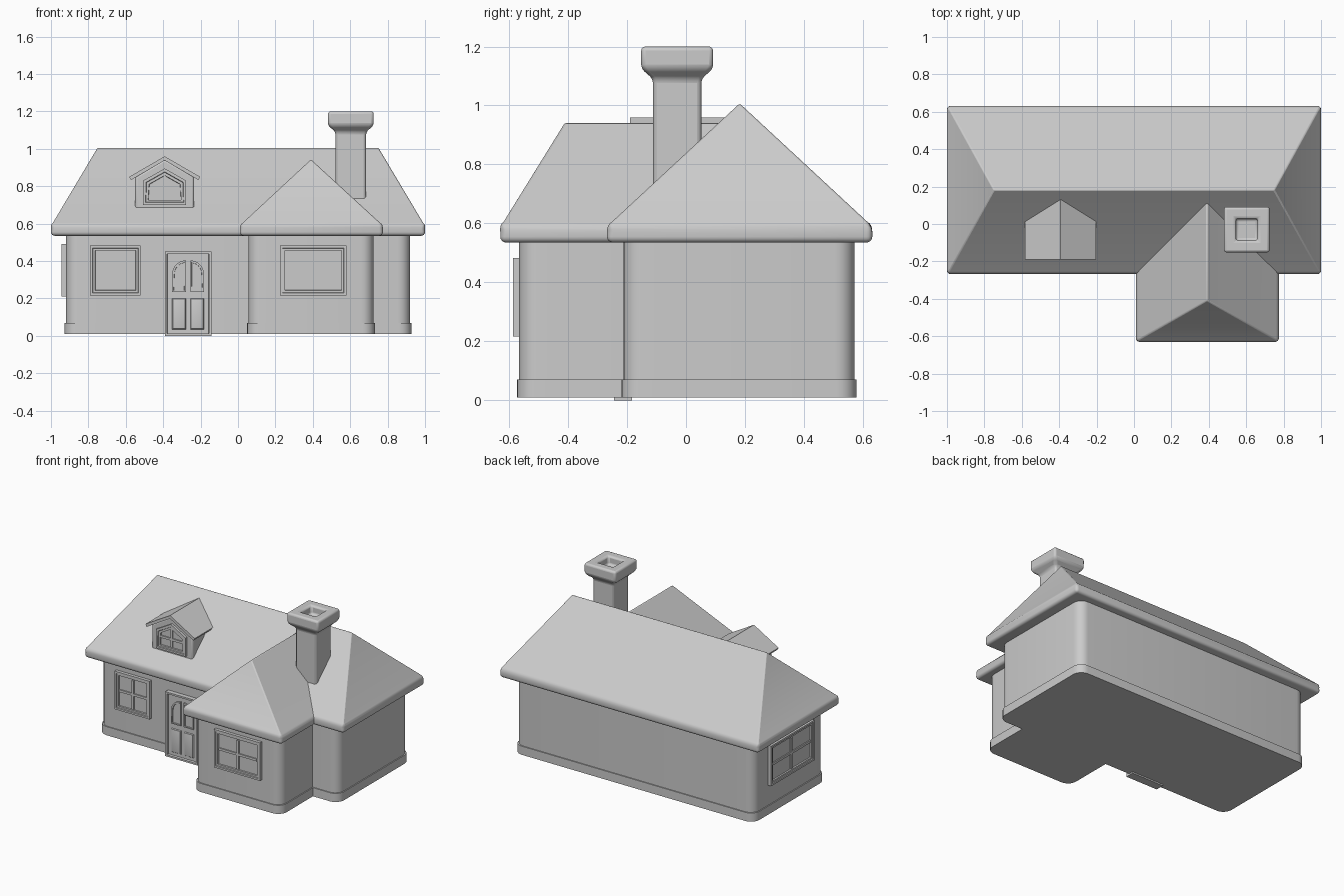
import bpy, bmesh, math
from mathutils import Matrix, Vector

if "Cube" in bpy.data.objects:
    bpy.data.objects.remove(bpy.data.objects["Cube"])


def finish(bm, name, loc=(0, 0, 0), rot=0, bevel=0, seg=3):
    bmesh.ops.recalc_face_normals(bm, faces=bm.faces)
    me = bpy.data.meshes.new(name)
    bm.to_mesh(me)
    bm.free()
    ob = bpy.data.objects.new(name, me)
    bpy.context.collection.objects.link(ob)
    ob.location = loc
    ob.rotation_euler.z = rot
    if bevel:
        m = ob.modifiers.new("bevel", 'BEVEL')
        m.width, m.segments, m.limit_method = bevel, seg, 'ANGLE'
    bpy.ops.object.select_all(action='DESELECT')
    ob.select_set(True)
    bpy.context.view_layer.objects.active = ob
    bpy.ops.object.shade_smooth_by_angle(angle=math.radians(35))
    return ob


def add_box(bm, x0, x1, y0, y1, z0, z1):
    mat = Matrix.Translation(((x0 + x1) / 2, (y0 + y1) / 2, (z0 + z1) / 2)) @ \
        Matrix.Diagonal((x1 - x0, y1 - y0, z1 - z0, 1))
    return bmesh.ops.create_cube(bm, size=1, matrix=mat)["verts"]


def is_vertical(e):
    d = e.verts[0].co - e.verts[1].co
    return abs(d.x) + abs(d.y) < 1e-5


def wall_block(name, x0, x1, y0, y1, z0, z1, r=0.065):
    bm = bmesh.new()
    add_box(bm, x0, x1, y0, y1, z0, z1)
    edges = [e for e in bm.edges if is_vertical(e)]
    bmesh.ops.bevel(bm, geom=edges, offset=r, segments=6, profile=0.5, affect='EDGES')
    finish(bm, name)


def roof(name, x0, x1, y0, y1, ridge, z0=0.535, z1=0.59):
    """Eave slab with a ridge of two points; rounded eaves, hips a little softened."""
    bm = bmesh.new()
    pts = [(x0, y0), (x1, y0), (x1, y1), (x0, y1)]
    for z in (z0, z1):
        for p in pts:
            bm.verts.new((*p, z))
    for p in ridge:
        bm.verts.new(p)
    bmesh.ops.convex_hull(bm, input=bm.verts)
    bmesh.ops.dissolve_limit(bm, angle_limit=0.01, verts=bm.verts, edges=bm.edges)
    low = [e for e in bm.edges if max(v.co.z for v in e.verts) < z1 + 0.01]
    bmesh.ops.bevel(bm, geom=low, offset=0.02, segments=4, profile=0.5, affect='EDGES')
    finish(bm, name, bevel=0.008, seg=2)


def add_panel(bm, outline, y, depth, steps=()):
    """Solid slab facing -y whose front is repeatedly inset (width, push back)."""
    f = bm.faces.new([bm.verts.new((u, y + depth, v)) for u, v in outline])
    back = bmesh.ops.extrude_face_region(bm, geom=[f], use_keep_orig=True)["geom"]
    face = next(g for g in back if isinstance(g, bmesh.types.BMFace))
    bmesh.ops.translate(bm, verts=face.verts, vec=(0, -depth, 0))
    for width, push in steps:
        bmesh.ops.inset_individual(bm, faces=[face], thickness=width)
        bmesh.ops.translate(bm, verts=face.verts, vec=(0, push, 0))


def rect(x0, x1, z0, z1):
    return [(x0, z0), (x1, z0), (x1, z1), (x0, z1)]


def window(name, outline, loc, rot=0, bar_z=None):
    bm = bmesh.new()
    add_panel(bm, outline, 0, 0.06, [(0.018, 0), (0.003, 0.006), (0.016, 0), (0.002, 0.010)])
    us, vs = [p[0] for p in outline], [p[1] for p in outline]
    top = max(vs)
    mid = bar_z or (min(vs) + top) / 2
    add_box(bm, -0.008, 0.008, 0.008, 0.03, min(vs) + 0.03, top - 0.035)
    add_box(bm, min(us) + 0.03, max(us) - 0.03, 0.008, 0.03, mid - 0.008, mid + 0.008)
    finish(bm, name, loc, rot)


# Walls and plinths
for part, x0, x1, y0, y1 in (("main", -0.92, 0.92, -0.212, 0.571),
                             ("wing", 0.056, 0.725, -0.566, 0.10)):
    wall_block(part + "_walls", x0, x1, y0, y1, 0.02, 0.56)
    p = 0.007
    wall_block(part + "_plinth", x0 - p, x1 + p, y0 - p, y1 + p, 0.01, 0.07)

# Roofs
roof("main_roof", -1, 1, -0.268, 0.632, [(-0.75, 0.182, 1.007), (0.75, 0.182, 1.007)])
roof("wing_roof", 0.01, 0.775, -0.63, 0.115, [(0.39, -0.41, 0.943), (0.39, 0.115, 0.943)])

# Chimney with flared cap and flue
bm = bmesh.new()
rings = []
for h, z in ((0.082, 0.6), (0.082, 1.09), (0.122, 1.125), (0.122, 1.2), (0.058, 1.2), (0.058, 1.14)):
    rings.append([bm.verts.new((sx * h, sy * h, z))
                  for sx, sy in ((-1, -1), (1, -1), (1, 1), (-1, 1))])
for a, b in zip(rings, rings[1:]):
    for i in range(4):
        j = (i + 1) % 4
        bm.faces.new((a[i], a[j], b[j], b[i]))
bm.faces.new(rings[0])
bm.faces.new(rings[-1])
finish(bm, "chimney", (0.603, -0.03, 0), bevel=0.014)

# Dormer
DX = -0.392
bm = bmesh.new()
add_panel(bm, [(-0.158, 0.67), (0.158, 0.67), (0.158, 0.85), (0, 0.945), (-0.158, 0.85)], -0.165, 0.28)
finish(bm, "dormer_walls", (DX, 0, 0), bevel=0.012)
bm = bmesh.new()
add_panel(bm, [(-0.19, 0.85), (-0.18, 0.833), (0, 0.938), (0.18, 0.833), (0.19, 0.85), (0, 0.96)], -0.19, 0.32)
finish(bm, "dormer_roof", (DX, 0, 0))
window("dormer_window", [(-0.115, 0.70), (0.115, 0.70), (0.115, 0.83), (0, 0.895), (-0.115, 0.83)],
       (DX, -0.182, 0), bar_z=0.785)

# Windows
window("front_window", rect(-0.135, 0.135, 0.217, 0.483), (-0.655, -0.234, 0))
window("wing_window", rect(-0.178, 0.178, 0.217, 0.483), (0.402, -0.587, 0))
window("side_window", rect(-0.24, 0.24, 0.21, 0.49), (-0.945, 0.17, 0), -math.pi / 2)

# Door frame, leaf, raised panels and half-arch glazing
bm = bmesh.new()
add_panel(bm, rect(-0.124, 0.124, 0, 0.45), -0.244, 0.06, [(0.017, 0), (0.002, 0.017)])
for s in (-1, 1):
    add_panel(bm, [(s * u, v) for u, v in rect(0.012, 0.085, 0.035, 0.2)], -0.228, 0.02,
              [(0.006, -0.006), (0.022, -0.004)])
    arc = [(s * (0.012 + 0.073 * math.cos(t)), 0.33 + 0.073 * math.sin(t))
           for t in (i * math.pi / 16 for i in range(9))]
    add_panel(bm, [(s * 0.012, 0.235), (s * 0.085, 0.235)] + arc, -0.236, 0.03,
              [(0.011, 0), (0.001, 0.007)])
finish(bm, "front_door", (DX + 0.126 - 0.001, 0, 0))
